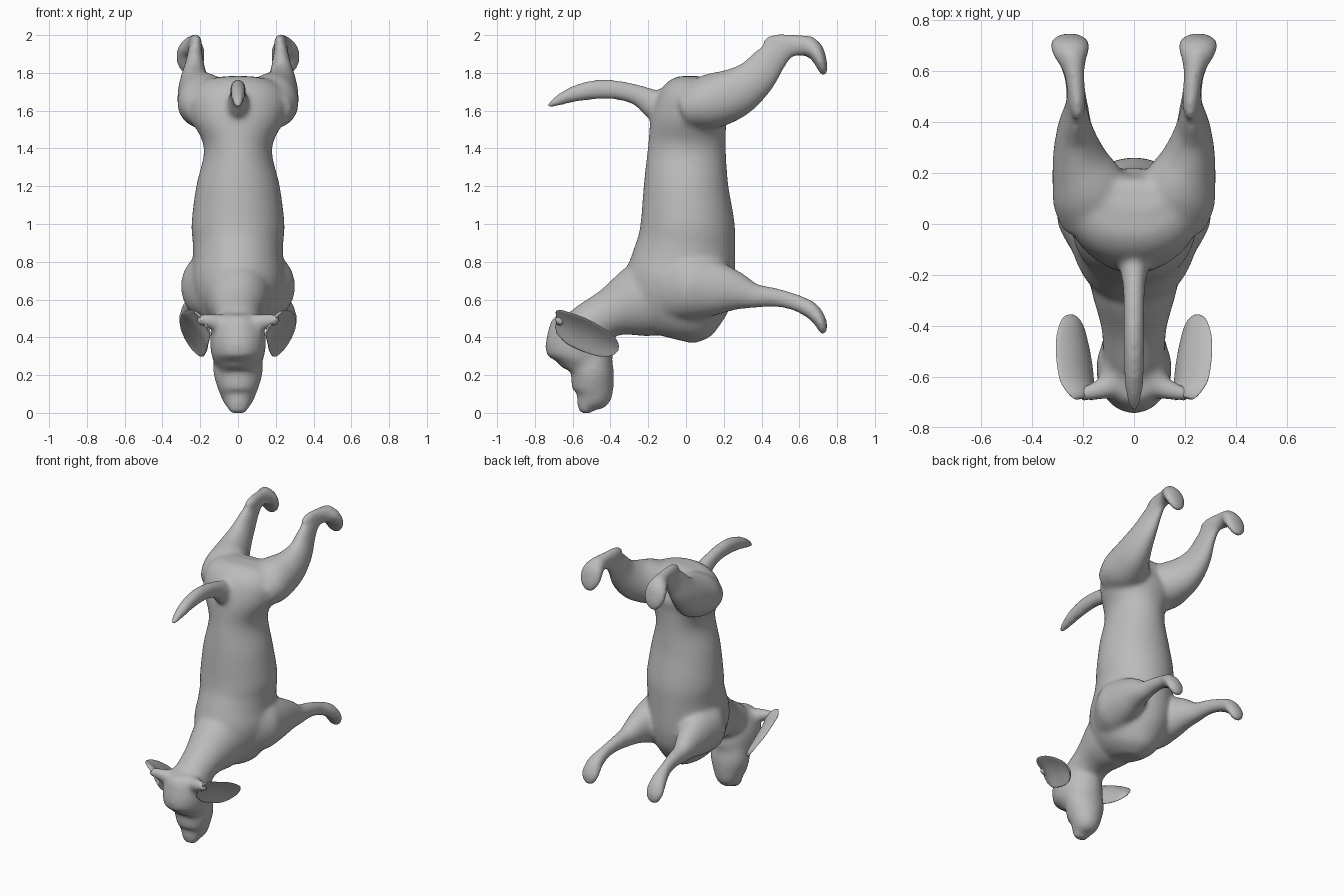
import bpy, bmesh, math
from mathutils import Vector

fur = bpy.data.materials.new("grey_fur")
fur.diffuse_color = (0.5, 0.5, 0.5, 1)


def spline(rows, steps=5):
    """Smoothly resample rows of numbers (Catmull-Rom)."""
    out, n = [], len(rows)
    for i in range(n - 1):
        quad = [rows[max(i - 1, 0)], rows[i], rows[i + 1], rows[min(i + 2, n - 1)]]
        for k in range(steps):
            t = k / steps
            out.append([0.5 * (2 * b + (c - a) * t + (2 * a - 5 * b + 4 * c - d) * t * t
                               + (3 * b - a - 3 * c + d) * t ** 3)
                        for a, b, c, d in zip(*quad)])
    return out + [list(rows[-1])]


def loft(bm, rows, side=(1, 0, 0), mirror=1, bow=0.0, sides=32):
    """Elliptical tube; each row is x, y, z, half width, half depth."""
    rows = spline(rows)
    pts = [Vector(r[:3]) for r in rows]
    rings = []
    for i, r in enumerate(rows):
        tan = (pts[min(i + 1, len(pts) - 1)] - pts[max(i - 1, 0)]).normalized()
        u = Vector(side)
        u = (u - tan * u.dot(tan)).normalized()
        v = tan.cross(u)
        ring = []
        for k in range(sides):
            c = math.cos(2 * math.pi * k / sides)
            s = math.sin(2 * math.pi * k / sides)
            p = pts[i] + u * c * max(r[3], 0.004) + v * (s * max(r[4], 0.003)
                                                        + bow * r[3] * (1 - c * c))
            ring.append(bm.verts.new((p.x * mirror, p.y, p.z)))
        rings.append(ring)
    for a, b in zip(rings, rings[1:]):
        for k in range(sides):
            j = (k + 1) % sides
            bm.faces.new((a[k], a[j], b[j], b[k]))
    bm.faces.new(rings[0][::-1])
    bm.faces.new(rings[-1])


def finish(bm, name):
    bmesh.ops.recalc_face_normals(bm, faces=bm.faces)
    me = bpy.data.meshes.new(name)
    for f in bm.faces:
        f.smooth = True
    bm.to_mesh(me)
    bm.free()
    me.materials.append(fur)
    ob = bpy.data.objects.new(name, me)
    bpy.context.collection.objects.link(ob)
    return ob


body = bmesh.new()

# torso, from rump down to chest
loft(body, [(0, .10, 1.775, .12, .06), (0, .09, 1.74, .20, .11), (0, .05, 1.66, .26, .185),
            (0, .015, 1.55, .245, .20), (0, .005, 1.4, .18, .207), (0, 0, 1.2, .222, .225),
            (0, .008, 1.0, .247, .25), (0, .003, .9, .24, .26), (0, -.012, .8, .24, .277),
            (0, -.03, .7, .25, .29), (0, -.05, .6, .23, .285), (0, -.07, .5, .185, .245),
            (0, -.085, .44, .135, .20), (0, -.095, .40, .07, .14)])
# neck
loft(body, [(0, -.1, .64, .19, .21), (0, -.25, .59, .17, .195), (0, -.4, .53, .13, .13),
            (0, -.52, .46, .12, .12), (0, -.6, .41, .10, .10)])
# skull, with the brow overhanging the muzzle
loft(body, [(0, -.60, .53, .07, .08), (0, -.595, .50, .115, .13), (0, -.575, .42, .145, .17),
            (0, -.562, .33, .145, .18), (0, -.562, .27, .128, .155), (0, -.575, .215, .085, .085)])
# muzzle, pointing down
loft(body, [(0, -.495, .36, .12, .09), (0, -.495, .23, .133, .112), (0, -.495, .15, .115, .112),
            (0, -.498, .09, .092, .103), (0, -.527, .04, .065, .055), (0, -.538, -.003, .042, .03)])
# tail
loft(body, [(0, -.05, 1.60, .08, .10), (0, -.15, 1.625, .06, .085), (0, -.25, 1.68, .045, .058),
            (0, -.36, 1.708, .042, .053), (0, -.47, 1.712, .042, .054),
            (0, -.58, 1.692, .04, .046), (0, -.67, 1.657, .034, .032),
            (0, -.735, 1.622, .018, .012)])

hind_leg = [(.14, 0, 1.61, .14, .11), (.17, .12, 1.645, .155, .145),
            (.214, .25, 1.69, .11, .135), (.232, .36, 1.765, .073, .11),
            (.228, .445, 1.865, .046, .09), (.229, .53, 1.935, .035, .063),
            (.237, .61, 1.946, .045, .057), (.248, .675, 1.925, .074, .05),
            (.252, .71, 1.865, .08, .036), (.252, .727, 1.81, .055, .024),
            (.252, .729, 1.785, .025, .012)]
hock = [(.222, .415, 1.945, .02, .025), (.222, .46, 1.957, .032, .047),
        (.232, .58, 1.957, .038, .047), (.245, .66, 1.955, .045, .042), (.245, .68, 1.95, .03, .025)]
front_leg = [(.13, -.10, .68, .11, .18), (.15, .03, .67, .153, .18), (.18, .15, .66, .118, .15),
             (.20, .26, .645, .085, .108), (.215, .36, .62, .058, .068),
             (.222, .46, .613, .044, .053), (.235, .57, .588, .039, .046),
             (.248, .66, .545, .056, .046), (.252, .71, .485, .066, .035),
             (.252, .724, .44, .05, .025), (.252, .724, .412, .025, .012)]
ear_root = [(.05, -.61, .46, .06, .07), (.13, -.65, .482, .042, .045), (.22, -.672, .498, .026, .03)]
for m in (1, -1):
    loft(body, hind_leg, mirror=m)
    loft(body, hock, mirror=m)
    loft(body, front_leg, mirror=m)
    loft(body, ear_root, side=(0, 1, 0), mirror=m)

# fuse everything into one soft skin
skin = finish(body, "body")
remesh = skin.modifiers.new("fuse", 'REMESH')
remesh.mode = 'VOXEL'
remesh.voxel_size = 0.012
remesh.use_smooth_shade = True
smooth = skin.modifiers.new("soften", 'SMOOTH')
smooth.factor = 0.5
smooth.iterations = 24

# cupped ear flaps
ear = [(.195, -.69, .492, .055, .01), (.205, -.672, .482, .085, .014), (.225, -.62, .45, .105, .014),
       (.235, -.54, .413, .11, .013), (.24, -.46, .375, .098, .012),
       (.24, -.40, .350, .073, .011), (.24, -.37, .338, .04, .009), (.24, -.358, .333, .004, .004)]
for m, name in ((1, "left_ear"), (-1, "right_ear")):
    bm = bmesh.new()
    loft(bm, ear, side=(.6, 0, .8), mirror=m, bow=-0.25)
    finish(bm, name)
